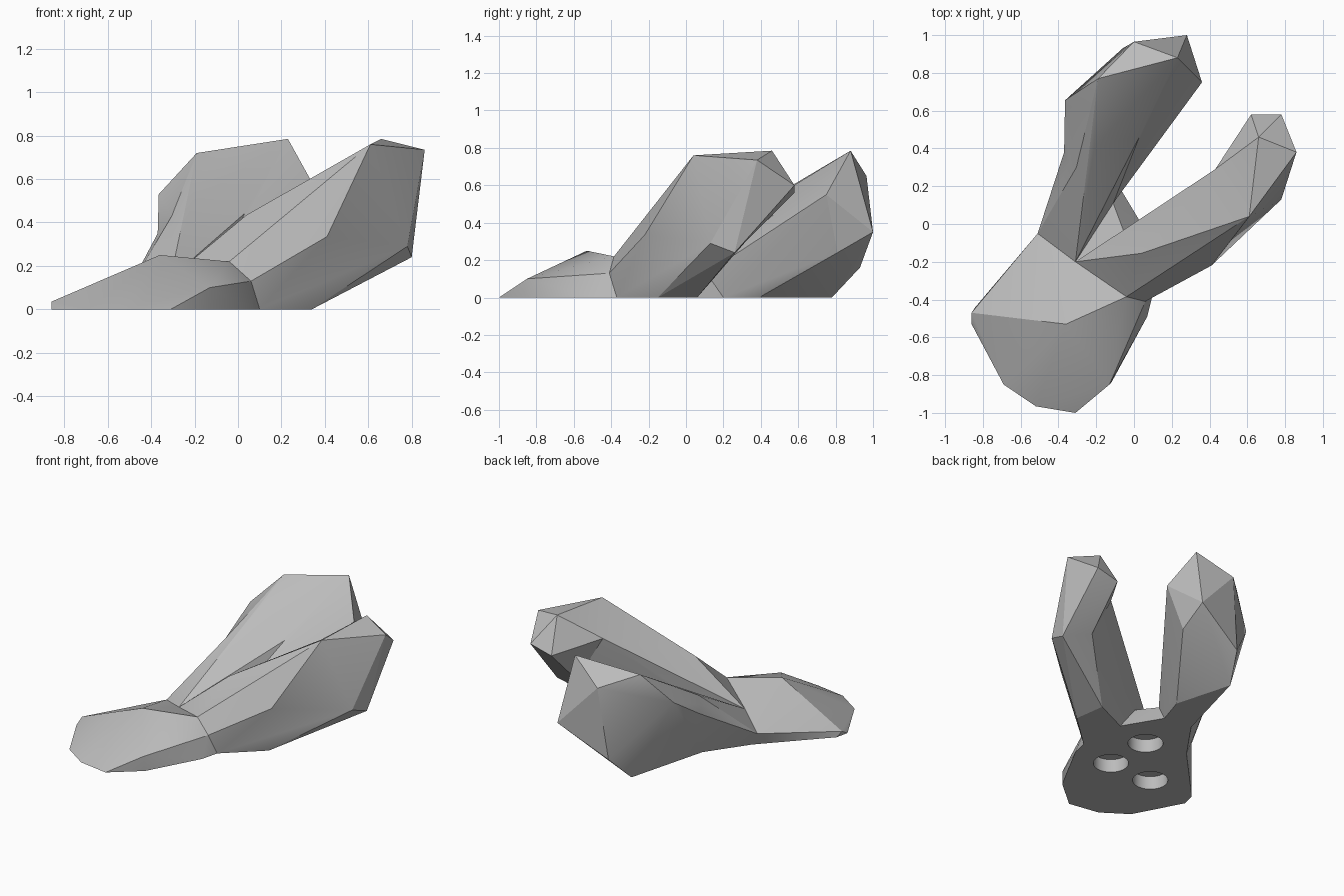
import bpy, bmesh, math
from mathutils import Vector

cube = bpy.data.objects.get("Cube")
if cube:
    bpy.data.objects.remove(cube, do_unlink=True)

# one plain grey
grey = bpy.data.materials.new("grey")
grey.use_nodes = True
tone = (0.5, 0.5, 0.5, 1)
grey.diffuse_color = tone
grey.node_tree.nodes["Principled BSDF"].inputs["Base Color"].default_value = tone

# shared corners where the ears meet the head
crotch = (-.31, -.2, .145)
head_back = (-.51, -.05, .085)
head_back_base = (-.47, -.05, 0)
brow = (-.04, -.385, .22)
cheek = (.06, -.41, .13)
cheek_base = (.1, -.37, 0)
web_left = (-.05, -.05, .16)
web_right = (-.11, .11, .13)
web_left_base = (.07, -.05, 0)
web_right_base = (-.08, .2, 0)


def add_object(name, bm):
    mesh = bpy.data.meshes.new(name)
    bmesh.ops.recalc_face_normals(bm, faces=bm.faces)
    bm.to_mesh(mesh)
    bm.free()
    mesh.materials.append(grey)
    obj = bpy.data.objects.new(name, mesh)
    bpy.context.collection.objects.link(obj)
    return obj


def faceted(name, points):
    """Convex faceted block through the given corners."""
    bm = bmesh.new()
    for p in points:
        bm.verts.new(p)
    out = bmesh.ops.convex_hull(bm, input=bm.verts)
    spare = {g for g in out["geom_interior"] + out["geom_unused"]
             if isinstance(g, bmesh.types.BMVert)}
    bmesh.ops.delete(bm, geom=list(spare), context="VERTS")
    return add_object(name, bm)


def combine(target, other, operation):
    """Apply a boolean, then drop the helper."""
    mod = target.modifiers.new("combine", "BOOLEAN")
    mod.operation = operation
    mod.solver = "EXACT"
    mod.object = other
    bpy.context.view_layer.objects.active = target
    bpy.ops.object.modifier_apply(modifier=mod.name)
    bpy.data.objects.remove(other, do_unlink=True)


# head: low wedge with a rounded nose
head = faceted("rabbit_head", [
    (-.36, -.53, .25), brow, crotch, head_back, head_back_base,
    (-.86, -.47, .035), (-.86, -.53, 0), (-.84, -.44, 0),
    (-.69, -.85, 0), (-.52, -.965, 0), (-.31, -1, 0),
    (-.13, -.85, .1), (-.12, -.84, 0), (.07, -.49, 0),
    cheek, cheek_base])

# web between the ears
web = faceted("ear_web", [
    crotch, brow, web_left, web_right, web_left_base, web_right_base,
    head_back_base, cheek_base])

# left ear: stem and a tip that overhangs its hollow inner side
left_shell = [
    (.61, .04, .76), (.86, .38, .735), (.78, .13, .29), (.80, .26, .24),
    (.43, .29, .62), (.61, .32, .3)]
left_ear = faceted("left_ear", left_shell + [
    crotch, brow, cheek, cheek_base, web_left, web_left_base,
    (.04, -.155, .435), (.41, -.22, .335),
    (.34, -.15, 0), (.31, .06, 0)])
left_tip = faceted("left_ear_tip", left_shell + [
    (.66, .46, .785), (.62, .58, .56), (.78, .58, .6)])

# right ear: root, stem and tip, narrowing at the outer waist
waist_top = (-.305, .3, .43)
waist_side = (-.37, .38, .35)
waist_base = (-.28, .22, 0)
ear_heel = (-.13, .78, 0)
ear_sole = (-.02, .39, 0)
right_shell = [
    waist_top, waist_side, waist_base, web_right, web_right_base,
    (-.19, .77, .72), (-.365, .655, .53), (.063, .53, .47),
    ear_heel, ear_sole]
right_root = faceted("right_ear_root", [
    crotch, head_back, head_back_base, web_right, web_right_base,
    waist_top, waist_side, waist_base])
right_ear = faceted("right_ear", right_shell + [crotch])
right_tip = faceted("right_ear_tip", right_shell + [
    (.23, .88, .785), (.36, .75, .55), (0, .965, .65), (.28, 1, .35),
    (.28, .81, .24), (-.06, .93, .16)])

for part in (web, left_ear, left_tip, right_root, right_ear, right_tip):
    combine(head, part, "UNION")

# three round sockets in the underside
for x, y in ((-.19, -.115), (-.185, -.445), (-.51, -.45)):
    bm = bmesh.new()
    bmesh.ops.create_cone(bm, cap_ends=True, segments=40,
                          radius1=.11, radius2=.11, depth=.2)
    bmesh.ops.translate(bm, verts=bm.verts, vec=Vector((x, y, -.01)))
    socket = add_object("socket_cutter", bm)
    socket.hide_render = True
    combine(head, socket, "DIFFERENCE")

# soft shading across the shallow facets
for obj in bpy.context.selected_objects:
    obj.select_set(False)
head.select_set(True)
bpy.context.view_layer.objects.active = head
bpy.ops.object.shade_smooth_by_angle(angle=math.radians(25))
